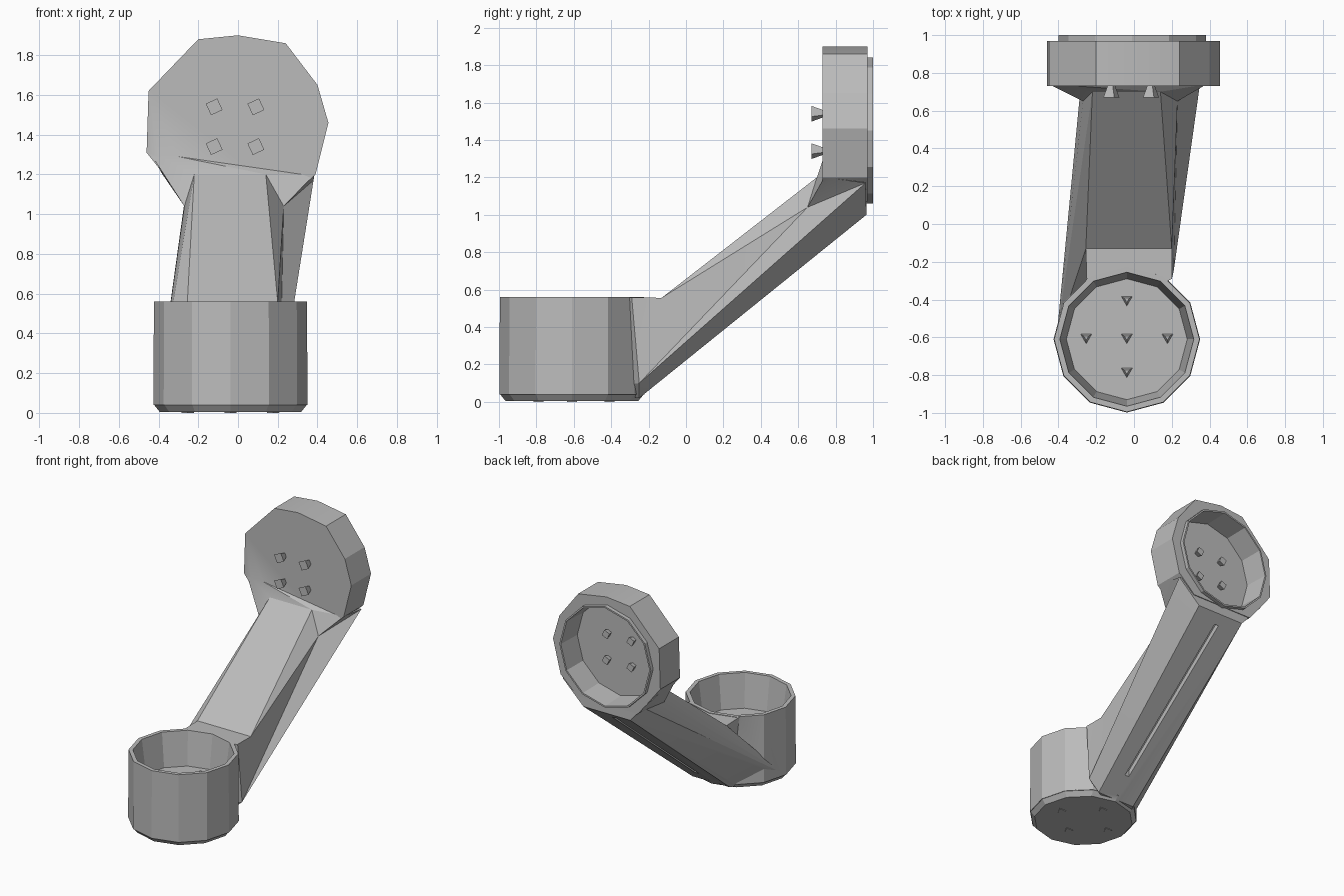
import bpy
import bmesh
from math import radians
from mathutils import Matrix, Vector

cube = bpy.data.objects.get("Cube")
if cube:
    bpy.data.objects.remove(cube, do_unlink=True)

grey = bpy.data.materials.new("plain_grey")
grey.use_nodes = True
colour = (0.5, 0.5, 0.5, 1)
grey.diffuse_color = colour
grey.node_tree.nodes["Principled BSDF"].inputs["Base Color"].default_value = colour


def finish(name, bm):
    bmesh.ops.recalc_face_normals(bm, faces=bm.faces)
    mesh = bpy.data.meshes.new(name)
    bm.to_mesh(mesh)
    bm.free()
    mesh.materials.append(grey)
    obj = bpy.data.objects.new(name, mesh)
    bpy.context.collection.objects.link(obj)
    return obj


def prism(name, start, length, r1, r2, sides, axis="z", turn=0):
    """Tapered prism growing from start along +z or +y."""
    bm = bmesh.new()
    bmesh.ops.create_cone(bm, cap_ends=True, segments=sides,
                          radius1=r1, radius2=r2, depth=length)
    move = Matrix.Translation((0, 0, length / 2)) @ Matrix.Rotation(radians(turn), 4, "Z")
    if axis == "y":
        move = Matrix.Rotation(radians(-90), 4, "X") @ move
    bm.transform(Matrix.Translation(start) @ move)
    return finish(name, bm)


def hull(name, points):
    bm = bmesh.new()
    for p in points:
        bm.verts.new(Vector(p))
    bmesh.ops.convex_hull(bm, input=bm.verts)
    loose = [v for v in bm.verts if not v.link_faces]
    bmesh.ops.delete(bm, geom=loose, context="VERTS")
    return finish(name, bm)


def combine(target, other, operation):
    bpy.context.view_layer.objects.active = target
    mod = target.modifiers.new(operation.lower(), "BOOLEAN")
    mod.operation = operation
    mod.solver = "EXACT"
    mod.object = other
    bpy.ops.object.modifier_apply(modifier=mod.name)
    bpy.data.objects.remove(other, do_unlink=True)


CUP = (-0.038, -0.61)
DISC_Z = 1.45

# Shared corners where the parts meet
base_left, base_right = (-0.255, -0.13, 0.556), (0.2, -0.13, 0.556)
rim_left, rim_right = (-0.25, -0.29, 0.557), (0.2, -0.29, 0.557)
foot_left, foot_right = (-0.2, -0.25, 0.02), (0.12, -0.25, 0.02)
heel_left, heel_right = (-0.41, -0.6, 0.05), (0.21, -0.25, 0.1)
wing_left, wing_right = (-0.27, 0.65, 1.04), (0.23, 0.65, 1.04)
end_left, end_right = (-0.2, 0.965, 1.0), (0.2, 0.965, 1.0)
neck_left, neck_right = (-0.22, 0.7, 1.2), (0.14, 0.7, 1.2)
side_right = (0.38, 0.96, 1.17)

# Cup with a small chamfer at the base
body = prism("bracket_body", (*CUP, 0.04), 0.52, 0.388, 0.385, 12, turn=30)
combine(body, prism("cup_base", (*CUP, 0.004), 0.041, 0.355, 0.388, 12, turn=30), "UNION")

# Uneven wall disc and its raised back lip
outline = [(-0.46, 1.31), (-0.45, 1.62), (-0.2, 1.88), (0, 1.9), (0.24, 1.86),
           (0.4, 1.65), (0.455, 1.46), (0.39, 1.2), (0.25, 1.07), (-0.27, 1.07)]
disc = hull("wall_disc", [(x, y, z) for x, z in outline for y in (0.73, 0.97)])
combine(body, disc, "UNION")
combine(body, prism("back_lip", (-0.01, 0.9, DISC_Z), 0.1, 0.39, 0.39, 12, "y"), "UNION")

# Sloping arm, its right-hand fin, and the blends at both ends
blends = {
    "arm": [base_left, base_right, neck_left, neck_right, wing_left, wing_right,
            end_left, end_right, heel_left, heel_right, foot_left, foot_right,
            (-0.26, 0.96, 1.13)],
    "arm_fin": [heel_right, side_right, wing_right, end_right, foot_right,
                (0, 0.6, 0.85)],
    "cup_fill": [rim_left, rim_right, heel_left, heel_right, foot_left, foot_right,
                 (-0.413, -0.6, 0.552)],
    "cup_shelf": [rim_left, rim_right, base_left, base_right, heel_right,
                  (-0.22, -0.25, 0.06)],
    "disc_flare": [neck_left, neck_right, wing_left, wing_right, side_right,
                   end_left, end_right, (-0.45, 0.74, 1.32), (0.385, 0.74, 1.2),
                   (-0.38, 0.962, 1.2)],
}
for part, corners in blends.items():
    combine(body, hull(part, corners), "UNION")

# Open cup cavity and back recess of the disc
combine(body, prism("cup_cavity", (*CUP, 0.3), 0.3, 0.32, 0.36, 12, turn=30), "DIFFERENCE")
combine(body, prism("disc_recess", (-0.01, 0.81, DISC_Z), 0.2, 0.37, 0.378, 12, "y"), "DIFFERENCE")

# Narrow slot along the underside of the arm
slot = hull("arm_slot", [(x, y, 0.22 + 0.807 * y + dz)
                         for x in (-0.035, 0.0)
                         for y in (-0.1, 0.9)
                         for dz in (-0.06, 0.05)])
combine(body, slot, "DIFFERENCE")

# Three-sided screw tips standing on the cup floor and under the base
for place, dx, dy in (("middle", 0, 0), ("left", 0.215, 0), ("right", -0.215, 0),
                      ("back", 0, 0.2), ("front", 0, -0.18)):
    spot = (CUP[0] + dx, CUP[1] + dy + 0.01)
    prism(f"{place}_floor_screw", (*spot, 0.29), 0.04, 0.04, 0.015, 3, turn=180)
    if place != "middle":
        prism(f"{place}_base_screw", (*spot, 0), 0.02, 0.035, 0.04, 3, turn=180)

# Screws through the disc, showing on both sides
for side, x in (("right", -0.12), ("left", 0.09)):
    for level, z in (("lower", 1.34), ("upper", 1.54)):
        prism(f"{level}_{side}_screw_head", (x, 0.67, z), 0.065, 0.045, 0.02, 4, "y", 20)
        prism(f"{level}_{side}_screw_end", (x, 0.8, z), 0.05, 0.02, 0.035, 4, "y", 20)

# Keep the facets crisp
bpy.ops.object.select_all(action="DESELECT")
body.select_set(True)
bpy.context.view_layer.objects.active = body
bpy.ops.object.shade_smooth_by_angle(angle=radians(20))
